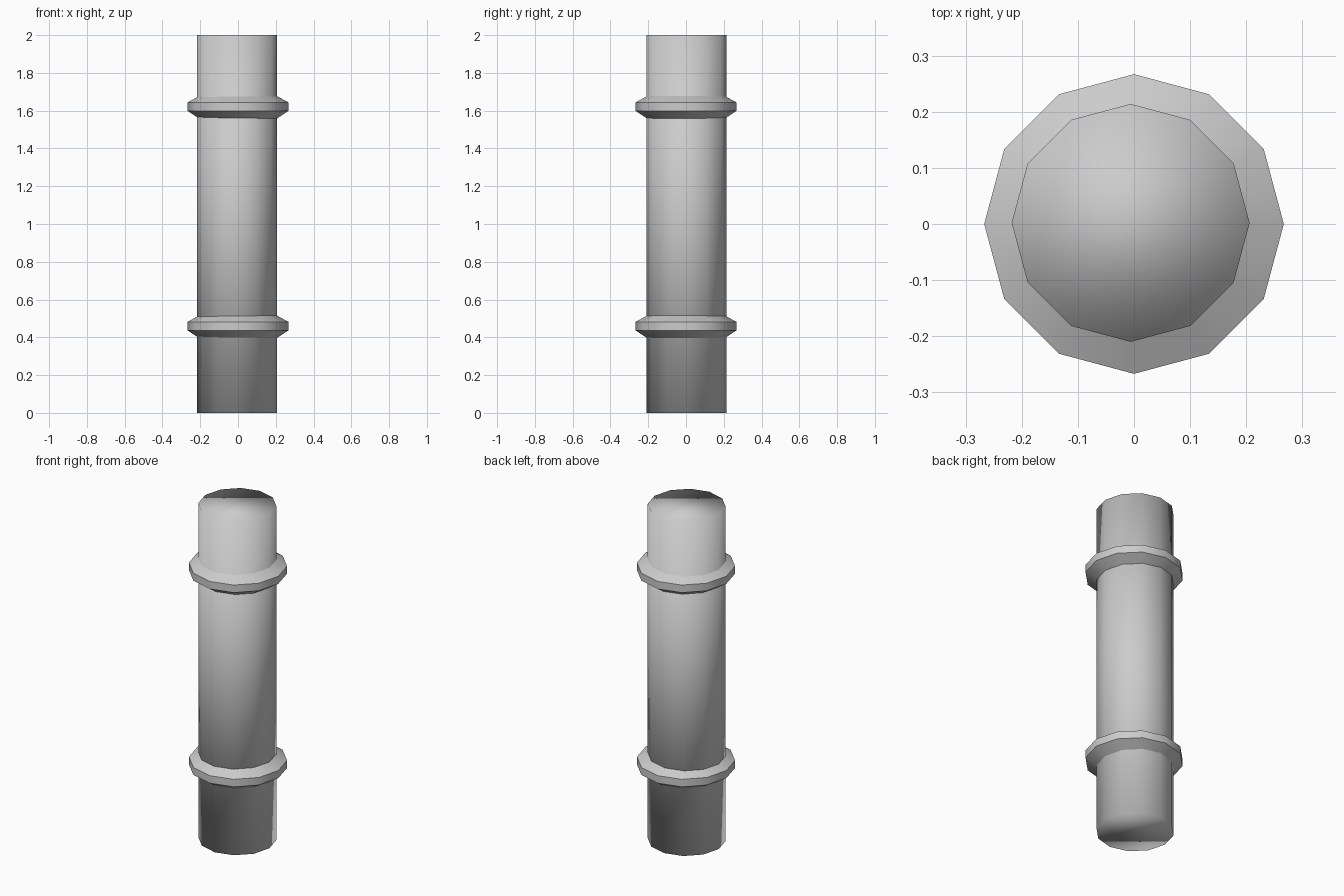
import bpy, bmesh, math

if "Cube" in bpy.data.objects:
    bpy.data.objects.remove(bpy.data.objects["Cube"])

SIDES = 12


def lathe(name, profile, closed, centre=(0, 0, 0)):
    """Revolve (radius, z) points; cap the ends unless the profile is a closed loop."""
    bm = bmesh.new()
    rings = []
    for r, z in profile:
        rings.append([bm.verts.new((r * math.cos(2 * math.pi * i / SIDES),
                                    r * math.sin(2 * math.pi * i / SIDES), z))
                      for i in range(SIDES)])
    pairs = list(zip(rings, rings[1:]))
    if closed:
        pairs.append((rings[-1], rings[0]))
    else:
        bm.faces.new(rings[0])
        bm.faces.new(rings[-1])
    for a, b in pairs:
        for i in range(SIDES):
            j = (i + 1) % SIDES
            bm.faces.new((a[i], a[j], b[j], b[i]))
    bmesh.ops.recalc_face_normals(bm, faces=bm.faces[:])
    for f in bm.faces:
        f.smooth = True
    mesh = bpy.data.meshes.new(name)
    bm.to_mesh(mesh)
    bm.free()
    obj = bpy.data.objects.new(name, mesh)
    obj.location = centre
    bpy.context.collection.objects.link(obj)
    return obj


# Main shaft, slightly off-centre, smooth right over the end caps
lathe("shaft", [(0.212, 0), (0.212, 2)], False, (-0.006, 0.002, 0))

# Two bevelled collars
collar_profile = [(0.19, -0.073), (0.267, -0.022), (0.267, 0.023), (0.19, 0.065)]
for name, z in (("lower_collar", 0.459), ("upper_collar", 1.621)):
    collar = lathe(name, collar_profile, True, (0, 0, z))
    bpy.ops.object.select_all(action='DESELECT')
    collar.select_set(True)
    bpy.context.view_layer.objects.active = collar
    bpy.ops.object.shade_smooth_by_angle(angle=math.radians(31))
